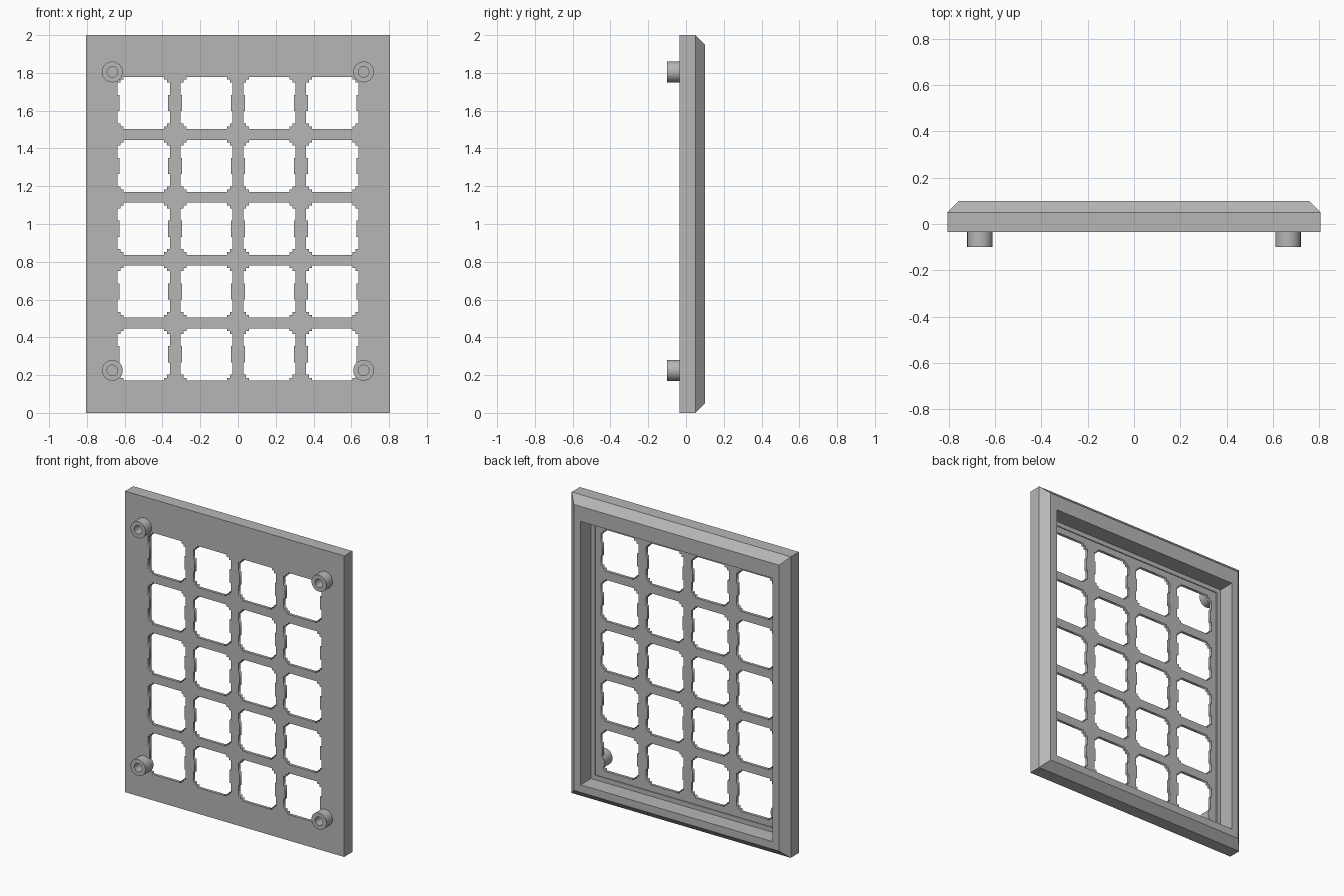
import bpy, bmesh, math
from mathutils import Matrix

cube = bpy.data.objects.get("Cube")
if cube:
    bpy.data.objects.remove(cube, do_unlink=True)

GREY = (0.47, 0.47, 0.47, 1)
grey = bpy.data.materials.new("plain grey")
grey.use_nodes = True
grey.diffuse_color = GREY
grey.node_tree.nodes["Principled BSDF"].inputs["Base Color"].default_value = GREY

FRONT, LEDGE, FLOOR = -0.035, -0.01, -0.016
MID_Z = 0.975


def mesh_object(name, bm):
    bmesh.ops.recalc_face_normals(bm, faces=bm.faces)
    mesh = bpy.data.meshes.new(name)
    bm.to_mesh(mesh)
    bm.free()
    mesh.materials.append(grey)
    obj = bpy.data.objects.new(name, mesh)
    bpy.context.collection.objects.link(obj)
    return obj


def bridge_loops(bm, loops):
    """Join closed vertex loops into a ring-shaped solid."""
    for a, b in zip(loops, loops[1:] + loops[:1]):
        n = len(a)
        for i in range(n):
            j = (i + 1) % n
            bm.faces.new((a[i], a[j], b[j], b[i]))


# Bevelled frame: rectangles given as half width, bottom, top, depth
bm = bmesh.new()
rects = [(0.805, 0, 2, FRONT), (0.805, 0, 2, 0.05),
         (0.755, 0.05, 1.95, 0.1), (0.705, 0.1, 1.85, 0.1),
         (0.705, 0.1, 1.85, LEDGE), (0.675, 0.13, 1.82, LEDGE),
         (0.675, 0.13, 1.82, FRONT)]
bridge_loops(bm, [[bm.verts.new((x, y, z)) for x, z in
                   ((-w, lo), (w, lo), (w, hi), (-w, hi))]
                  for w, lo, hi, y in rects])
mesh_object("frame", bm)

# Lattice plate: a filled flat outline with notched openings
curve = bpy.data.curves.new("lattice_plate", "CURVE")
curve.dimensions = "2D"
curve.fill_mode = "BOTH"
curve.extrude = (FLOOR - FRONT) / 2


def outline(points):
    spline = curve.splines.new("POLY")
    spline.points.add(len(points) - 1)
    for p, (x, z) in zip(spline.points, points):
        p.co = (x, z, 0, 1)
    spline.use_cyclic_u = True


outline([(-0.675, 0.13), (0.675, 0.13), (0.675, 1.82), (-0.675, 1.82)])
quarter = [(0.129, 0.043), (0.138, 0.043), (0.138, 0.108), (0.123, 0.108),
           (0.123, 0.124), (0.107, 0.124), (0.107, 0.138)]
right = [(x, -z) for x, z in reversed(quarter)] + quarter
opening = right + [(-x, -z) for x, z in right]
PITCH = 0.3325
for col in range(4):
    for row in range(5):
        cx, cz = (col - 1.5) * PITCH, MID_Z + (row - 2) * PITCH
        outline([(cx + x, cz + z) for x, z in opening])

plate = bpy.data.objects.new("lattice_plate", curve)
bpy.context.collection.objects.link(plate)
depsgraph = bpy.context.evaluated_depsgraph_get()
bm = bmesh.new()
bm.from_mesh(plate.evaluated_get(depsgraph).to_mesh())
bpy.data.objects.remove(plate, do_unlink=True)
bmesh.ops.remove_doubles(bm, verts=bm.verts, dist=0.0001)
bm.transform(Matrix.Translation((0, (FRONT + FLOOR) / 2, 0))
             @ Matrix.Rotation(math.pi / 2, 4, "X"))
mesh_object("lattice_plate", bm)


# Hollow round standoffs at the four corners
def standoff(name, cx, cz, sides=32):
    bm = bmesh.new()
    loops = []
    for r, y in ((0.055, FLOOR), (0.055, -0.1), (0.028, -0.1), (0.028, FLOOR)):
        loops.append([bm.verts.new((cx + r * math.cos(math.tau * i / sides), y,
                                    cz + r * math.sin(math.tau * i / sides)))
                      for i in range(sides)])
    bridge_loops(bm, loops)
    bm.faces.new(loops[3])
    obj = mesh_object(name, bm)
    bpy.context.view_layer.objects.active = obj
    obj.select_set(True)
    bpy.ops.object.shade_smooth_by_angle(angle=math.radians(35))
    obj.select_set(False)


for side, x in (("left", 0.665), ("right", -0.665)):
    for level, z in (("upper", 1.805), ("lower", 0.225)):
        standoff(f"{level}_{side}_standoff", x, z)
